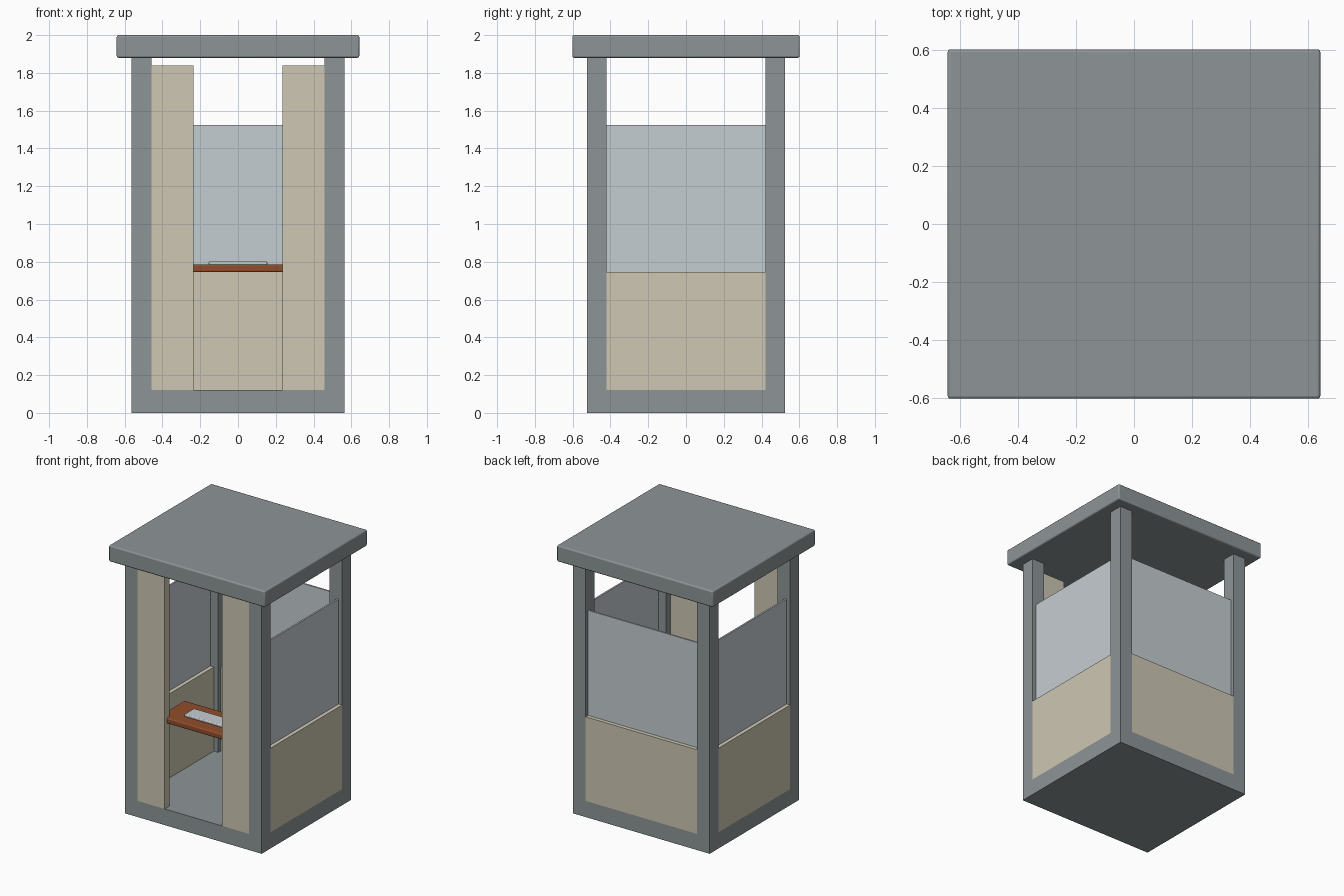
import bpy
import bmesh

cube = bpy.data.objects.get("Cube")
if cube:
    bpy.data.objects.remove(cube, do_unlink=True)


def material(name, rgb):
    m = bpy.data.materials.new(name)
    m.use_nodes = True
    colour = (*rgb, 1)
    m.diffuse_color = colour
    m.node_tree.nodes["Principled BSDF"].inputs["Base Color"].default_value = colour
    return m


frame_grey = material("frame grey", (0.27, 0.30, 0.31))
cream = material("cream panel", (0.61, 0.57, 0.45))
glass = material("pale glass", (0.56, 0.61, 0.64))
wood = material("brown wood", (0.28, 0.075, 0.025))


def box(name, low, high, mat, bevel=0):
    """Axis-aligned box between two corners, with optional rounded edges."""
    bm = bmesh.new()
    bmesh.ops.create_cube(bm, size=1)
    for v in bm.verts:
        v.co = [(a + b) / 2 + c * abs(b - a) for a, b, c in zip(low, high, v.co)]
    mesh = bpy.data.meshes.new(name)
    bm.to_mesh(mesh)
    bm.free()
    mesh.materials.append(mat)
    obj = bpy.data.objects.new(name, mesh)
    bpy.context.collection.objects.link(obj)
    if bevel:
        mod = obj.modifiers.new("rounded edges", "BEVEL")
        mod.width = bevel
        mod.segments = 3
        bpy.context.view_layer.objects.active = obj
        obj.select_set(True)
        bpy.ops.object.shade_smooth_by_angle()
        obj.select_set(False)
    return obj


X, Y = 0.5625, 0.525            # outer half sizes
POST = 0.105
IX, IY = X - POST, Y - POST     # inner faces of the posts
FLOOR, SILL, GLASS_TOP, EAVES = 0.12, 0.745, 1.525, 1.88
WALL = 0.07
G0, G1 = 0.029, 0.041           # glass depth behind the outer face

# Base and roof
box("base", (-X, -Y, 0), (X, Y, FLOOR), frame_grey)
box("roof", (-0.642, -0.602, EAVES), (0.642, 0.602, 2), frame_grey, 0.01)

# Left and right sides: posts, lower wall, glass and front panel
for side, s in (("left", 1), ("right", -1)):
    for end, t in (("front", -1), ("back", 1)):
        box(f"{end}_{side}_post", (s * IX, t * IY, FLOOR), (s * X, t * Y, EAVES), frame_grey)
    box(f"{side}_wall", (s * (X - WALL), -IY, FLOOR), (s * X, IY, SILL), cream)
    box(f"{side}_window", (s * (X - G1), -IY, SILL), (s * (X - G0), IY, GLASS_TOP), glass)
    box(f"front_{side}_panel", (s * 0.235, -Y, FLOOR), (s * IX, -Y + 0.055, 1.84), cream)

# Back side
box("back_wall", (-IX, Y - WALL, FLOOR), (IX, Y, SILL), cream)
box("back_window", (-IX, Y - G1, SILL), (IX, Y - G0, GLASS_TOP), glass)

# Counter with tray
box("counter", (-0.3, -0.5, SILL), (0.3, -0.2, 0.785), wood, 0.008)
box("tray", (-0.155, -0.41, 0.783), (0.155, -0.295, 0.802), glass, 0.006)
